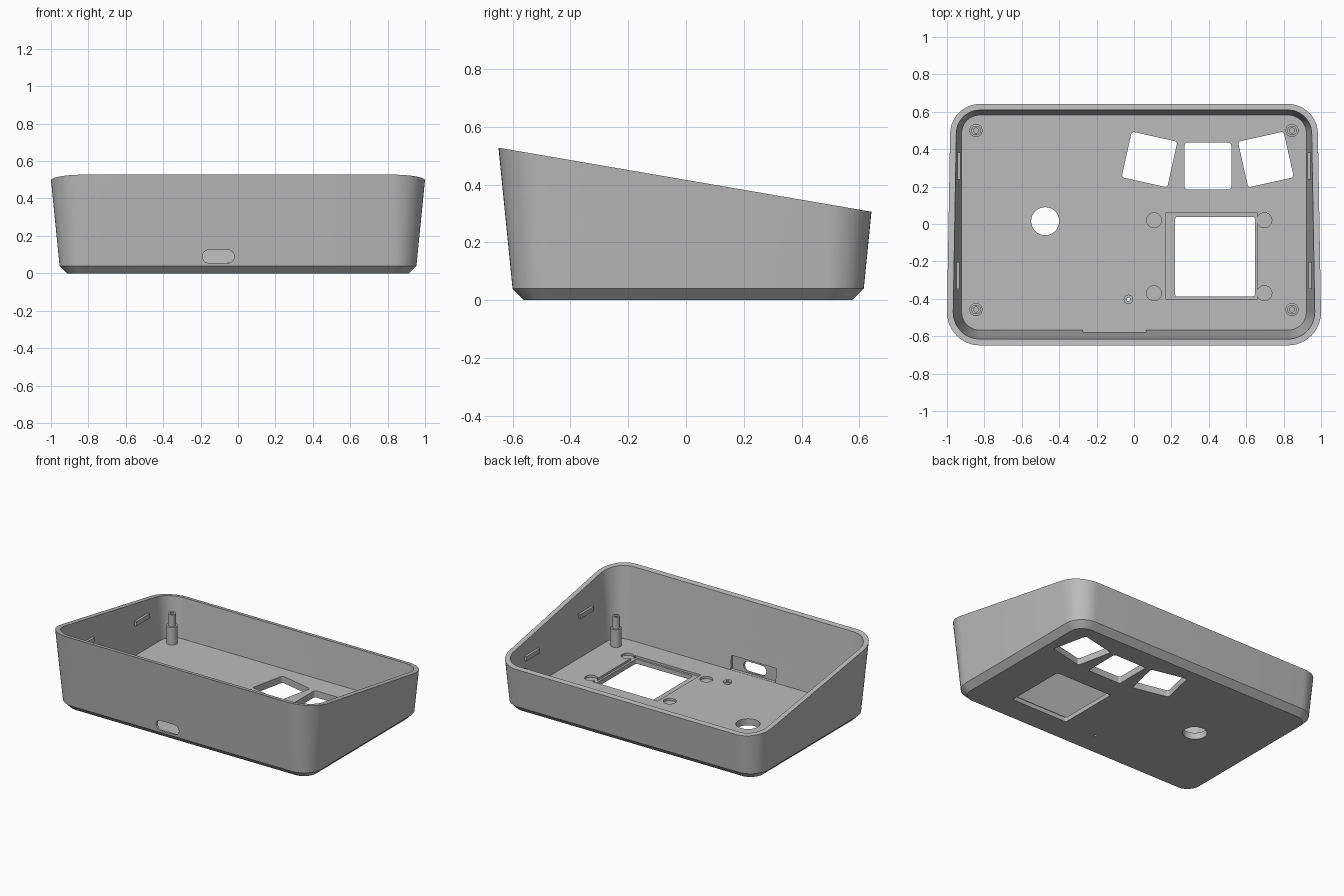
import bpy, bmesh, math
from mathutils import Matrix

cube = bpy.data.objects.get("Cube")
if cube:
    bpy.data.objects.remove(cube, do_unlink=True)

mat = bpy.data.materials.new("plain grey")
mat.use_nodes = True
GREY = (0.5, 0.5, 0.5, 1)
mat.diffuse_color = GREY
mat.node_tree.nodes["Principled BSDF"].inputs["Base Color"].default_value = GREY

FLOOR = 0.045      # top of the floor
CHAMFER = 0.04     # height of the bottom chamfer
DRAFT = 0.1        # outward lean of the walls
WALL = 0.033
MID_Y = 0.0075


def outline(hx, hy, r, steps=12):
    """Rounded rectangle as a list of 2D points."""
    pts = []
    for i, (sx, sy) in enumerate(((1, 1), (-1, 1), (-1, -1), (1, -1))):
        for s in range(steps + 1):
            a = math.pi / 2 * (i + s / steps)
            pts.append((sx * (hx - r) + r * math.cos(a), sy * (hy - r) + r * math.sin(a)))
    return pts


def finish(bm, name):
    bmesh.ops.recalc_face_normals(bm, faces=bm.faces)
    mesh = bpy.data.meshes.new(name)
    bm.to_mesh(mesh)
    bm.free()
    mesh.materials.append(mat)
    ob = bpy.data.objects.new(name, mesh)
    bpy.context.collection.objects.link(ob)
    return ob


def loft(name, sections, matrix=Matrix()):
    """Solid through a stack of (points, height) sections."""
    bm = bmesh.new()
    rings = [[bm.verts.new((x, y, z)) for x, y in pts] for pts, z in sections]
    n = len(rings[0])
    for low, high in zip(rings, rings[1:]):
        for i in range(n):
            j = (i + 1) % n
            bm.faces.new((low[i], low[j], high[j], high[i]))
    bm.faces.new(rings[0][::-1])
    bm.faces.new(rings[-1])
    bm.transform(matrix)
    return finish(bm, name)


def prism(name, x, y, z0, z1, hx, hy, r, turn=0):
    pts = outline(hx, hy, r, 6)
    place = Matrix.Translation((x, y, 0)) @ Matrix.Rotation(math.radians(turn), 4, 'Z')
    return loft(name, [(pts, z0), (pts, z1)], place)


def disc(x, y):
    def circle(r):
        return [(x + r * math.cos(math.tau * i / 32), y + r * math.sin(math.tau * i / 32))
                for i in range(32)]
    return circle


def cylinder(name, x, y, r, z0, z1):
    pts = disc(x, y)(r)
    return loft(name, [(pts, z0), (pts, z1)])


def box(name, x0, x1, y0, y1, z0, z1, matrix=Matrix()):
    pts = [(x0, y0), (x1, y0), (x1, y1), (x0, y1)]
    return loft(name, [(pts, z0), (pts, z1)], matrix)


def cut(target, cutter):
    mod = target.modifiers.new("cut", 'BOOLEAN')
    mod.operation = 'DIFFERENCE'
    mod.solver = 'EXACT'
    mod.object = cutter
    bpy.context.view_layer.objects.active = target
    bpy.ops.object.modifier_apply(modifier=mod.name)
    bpy.data.objects.remove(cutter, do_unlink=True)


def smooth(ob):
    bpy.ops.object.select_all(action='DESELECT')
    ob.select_set(True)
    bpy.context.view_layer.objects.active = ob
    bpy.ops.object.shade_smooth_by_angle(angle=math.radians(30))


def shell(inset, z):
    """Wall outline at a height, moved inward by inset."""
    grow = DRAFT * (z - CHAMFER) - inset
    return outline(0.954 + grow, 0.6075 + grow, 0.13 + grow), z


# Tapered body with chamfered base, hollowed out
shift = Matrix.Translation((0, MID_Y, 0))
case = loft("case", [shell(0.04 - DRAFT * CHAMFER, 0), shell(0, CHAMFER), shell(0, 0.6)], shift)
cut(case, loft("hollow", [shell(WALL, FLOOR), shell(WALL, 0.7)], shift))

# Sloping rim
slope = math.atan2(0.305 - 0.527, 1.293)
tilt = Matrix.Translation((0, 0, 0.416)) @ Matrix.Rotation(slope, 4, 'X')
cut(case, box("rim_cutter", -2, 2, -2, 2, 0, 1, tilt))

# Button openings, round opening and screen window
for x, y, turn in ((0.083, 0.345, -12.5), (0.395, 0.31, 0), (0.705, 0.345, 12.5)):
    cut(case, prism("button_cutter", x, y, -0.1, 0.2, 0.125, 0.125, 0.015, turn))
cut(case, cylinder("round_cutter", -0.475, 0.015, 0.075, -0.1, 0.2))
cut(case, prism("window_cutter", 0.433, -0.175, -0.1, 0.2, 0.213, 0.213, 0.012))

# Screen recess with round pockets at its corners
STEP = FLOOR - 0.015
cut(case, box("recess_cutter", 0.17, 0.66, -0.402, 0.06, STEP, 0.2))
for x in (0.107, 0.697):
    for y in (0.02, -0.37):
        cut(case, cylinder("pocket_cutter", x, y, 0.04, STEP, 0.2))

# Port slot through the front wall, with a flat pocket behind it
lay = Matrix.Translation((-0.105, 0, 0.09)) @ Matrix.Rotation(math.pi / 2, 4, 'X')
slot = outline(0.085, 0.035, 0.0345, 8)
cut(case, loft("slot_cutter", [(slot, 0.5), (slot, 0.75)], lay))
cut(case, box("port_pocket_cutter", -0.273, 0.063, -0.588, -0.5, FLOOR + 0.001, 0.14))

# Small pin hole through the floor and its raised collar
PIN = (-0.03, -0.403)
cut(case, cylinder("pin_cutter", *PIN, 0.01, -0.1, 0.2))
collar = cylinder("pin_collar", *PIN, 0.025, FLOOR - 0.005, FLOOR + 0.012)
cut(collar, cylinder("pin_cutter", *PIN, 0.01, -0.1, 0.2))
smooth(case)
smooth(collar)

# Stepped screw posts in the corners
for side, sx in (("left", 1), ("right", -1)):
    for end, y in (("front", -0.457), ("back", 0.5)):
        ring = disc(sx * 0.845, y)
        post = loft(f"{end}_{side}_post", [
            (ring(0.035), FLOOR - 0.005), (ring(0.035), 0.165),
            (ring(0.025), 0.166), (ring(0.025), 0.245)])
        cut(post, cylinder("screw_cutter", sx * 0.845, y, 0.013, 0.12, 0.4))
        smooth(post)

    # Snap tabs on the side walls
    for end, y, z in (("front", -0.275, 0.31), ("back", 0.31, 0.25)):
        wall = 0.954 - WALL + DRAFT * (z - CHAMFER)
        xs = sorted((sx * (wall - 0.014), sx * (wall + 0.012)))
        box(f"{end}_{side}_tab", *xs, y - 0.073, y + 0.073, z - 0.015, z + 0.015)
